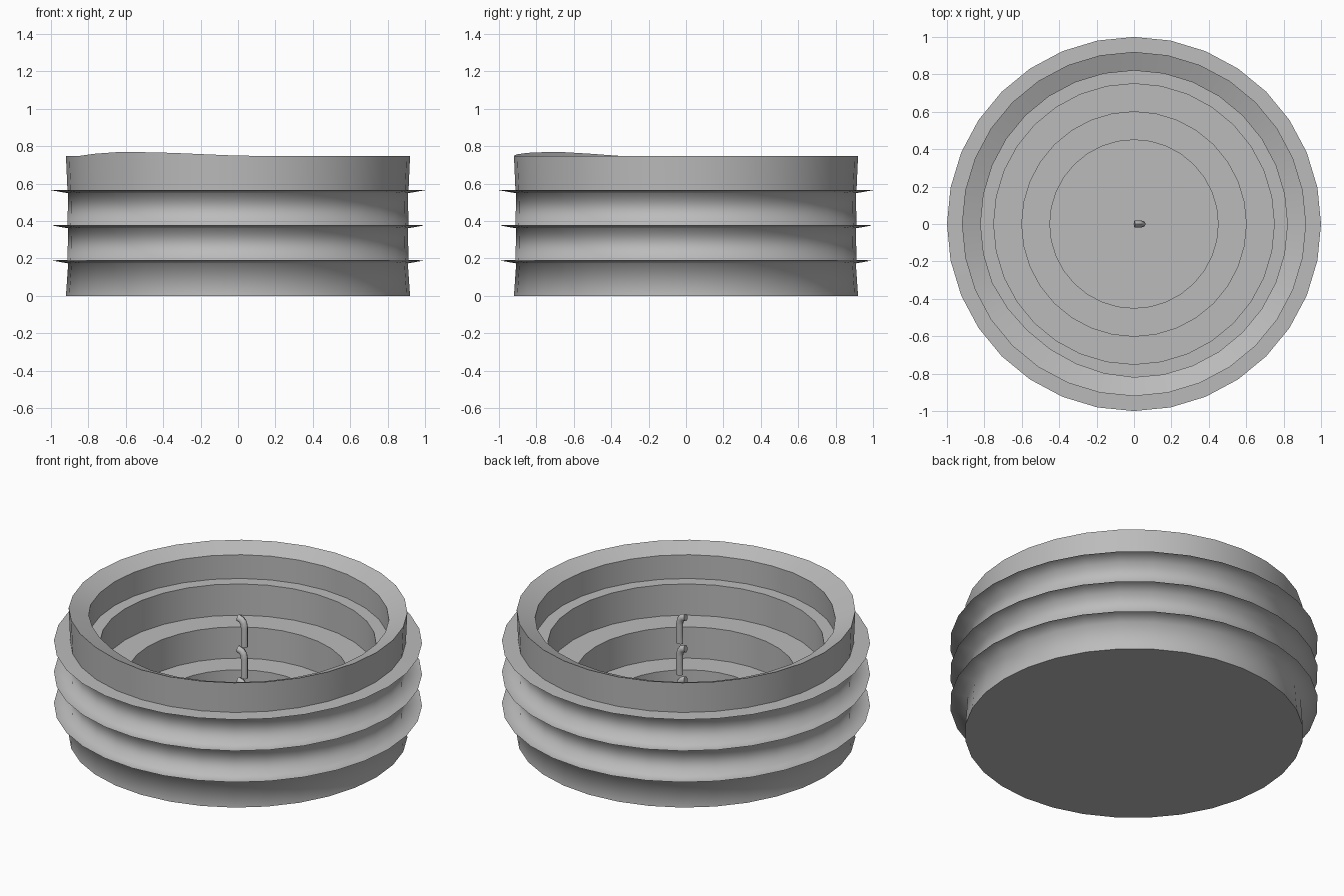
import bpy, bmesh, math

if "Cube" in bpy.data.objects:
    bpy.data.objects.remove(bpy.data.objects["Cube"])

SEG = 32      # sides of the round body
TIER = 0.1875 # height of one layer

wax = bpy.data.materials.new("plain_grey")
wax.diffuse_color = (0.5, 0.5, 0.5, 1)
wax.use_nodes = True
wax.node_tree.nodes["Principled BSDF"].inputs["Base Color"].default_value = wax.diffuse_color


def finish(name, bm, angle):
    bmesh.ops.remove_doubles(bm, verts=bm.verts, dist=0.0005)
    mesh = bpy.data.meshes.new(name)
    bm.to_mesh(mesh)
    bm.free()
    mesh.materials.append(wax)
    ob = bpy.data.objects.new(name, mesh)
    bpy.context.collection.objects.link(ob)
    bpy.ops.object.select_all(action='DESELECT')
    ob.select_set(True)
    bpy.context.view_layer.objects.active = ob
    bpy.ops.object.shade_smooth_by_angle(angle=math.radians(angle))
    return ob


def melt(r, z, a):
    """Raised, slightly pushed-in stretch of the rim at the front left."""
    d = math.degrees(a)
    if z > 0.68 and 205 < d < 272:
        k = min(1, (d - 205) / 15, (272 - d) / 30)
        z += 0.02 * k
        if r < 0.85:
            r -= 0.015 * k
    return r, z


def lathe(name, profile, angle):
    bm = bmesh.new()
    rings = []
    for r0, z0 in profile:
        ring = []
        for i in range(SEG):
            a = 2 * math.pi * i / SEG
            r, z = melt(r0, z0, a)
            ring.append(bm.verts.new((r * math.cos(a), r * math.sin(a), z)))
        rings.append(ring)
    for lo, hi in zip(rings, rings[1:]):
        for i in range(SEG):
            j = (i + 1) % SEG
            bm.faces.new((lo[i], lo[j], hi[j], hi[i]))
    return finish(name, bm, angle)


# Outer shell: near-upright layers separated by thin pointed lips
outer = [(0, 0), (0.92, 0)]
for n in (1, 2, 3):
    z = n * TIER
    outer += [(0.908, z - 0.014), (1.0, z + 0.002), (0.912, z + 0.004)]
outer += [(0.92, 0.748)]
lathe("outer_shell", outer, 88)

# Rim sloping down to the inside edge
lathe("sloped_rim", [(0.92, 0.748), (0.82, 0.705)], 60)

# Inner bowl: upright walls stepping down to the floor
inner = [(0.82, 0.705), (0.82, 3 * TIER), (0.75, 3 * TIER), (0.75, 2 * TIER),
         (0.6, 2 * TIER), (0.6, TIER), (0.45, TIER), (0.45, 0.01), (0, 0.01)]
lathe("stepped_bowl", inner, 60)


# Bent wicks, one at each layer
def wick(name, base):
    path = [(0.042, 0, 0), (0.042, 0.115, 0), (0.038, 0.138, -30),
            (0.026, 0.155, -55), (0.002, 0.163, -80)]
    bm = bmesh.new()
    rings = []
    for x, h, tilt in path:
        t = math.radians(tilt)
        ring = []
        for i in range(8):
            a = 2 * math.pi * i / 8
            u, v = 0.021 * math.cos(a), 0.018 * math.sin(a)
            ring.append(bm.verts.new((x + u * math.cos(t), v,
                                      base + h - u * math.sin(t))))
        rings.append(ring)
    for lo, hi in zip(rings, rings[1:]):
        for i in range(8):
            j = (i + 1) % 8
            bm.faces.new((lo[i], lo[j], hi[j], hi[i]))
    bm.faces.new(rings[0][::-1])
    bm.faces.new(rings[-1])
    finish(name, bm, 50)


for n, label in enumerate(("lower", "middle", "upper"), 1):
    wick(label + "_wick", n * TIER - 0.015)
